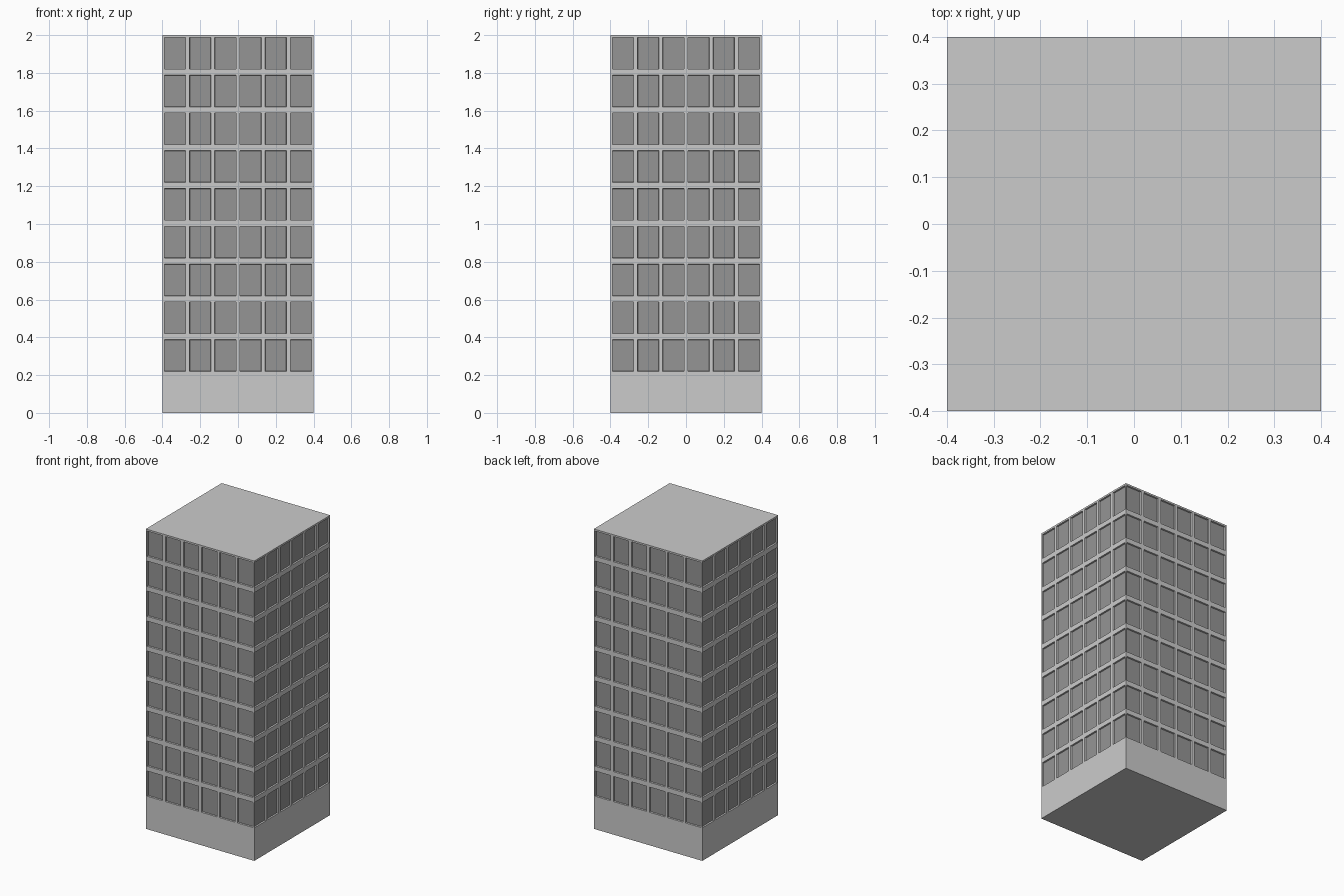
import bpy, bmesh
from mathutils import Matrix
from math import pi

if "Cube" in bpy.data.objects:
    bpy.data.objects.remove(bpy.data.objects["Cube"])

H, TOP, N, FLOORS = 0.4, 2.0, 6, 10
DEPTH = 0.01

def material(name, v):
    m = bpy.data.materials.new(name)
    m.diffuse_color = (v, v, v, 1)
    m.use_nodes = True
    m.node_tree.nodes["Principled BSDF"].inputs["Base Color"].default_value = m.diffuse_color
    return m

bm = bmesh.new()

# Grid lines of one facade: window edges across and up
cell = 2 * H / N
xs = [-H] + [-H + i * cell + e for i in range(N) for e in (0.01, cell - 0.01)] + [H]
zs = [0.0] + [k * 0.2 + e for k in range(1, FLOORS) for e in (0.02, 0.188)] + [TOP]

# Four facades, each turned about the tower axis
windows = []
for side in range(4):
    rot = Matrix.Rotation(side * pi / 2, 4, 'Z')
    grid = [[bm.verts.new(rot @ Matrix.Translation((x, -H, z)).translation) for x in xs] for z in zs]
    for j in range(len(zs) - 1):
        for i in range(len(xs) - 1):
            f = bm.faces.new((grid[j][i], grid[j][i + 1], grid[j + 1][i + 1], grid[j + 1][i]))
            if i % 2 and j % 2:
                windows.append(f)

# Roof and base
for z, order in ((TOP, 1), (0.0, -1)):
    corners = [(-H, -H, z), (H, -H, z), (H, H, z), (-H, H, z)][::order]
    bm.faces.new([bm.verts.new(c) for c in corners])
bmesh.ops.remove_doubles(bm, verts=bm.verts, dist=0.0001)

# Recessed dark panes with a narrow sloped reveal
bm.normal_update()
bmesh.ops.inset_individual(bm, faces=windows, thickness=0.002, depth=-DEPTH)
for f in windows:
    f.material_index = 1

mesh = bpy.data.meshes.new("office_tower")
bm.to_mesh(mesh)
bm.free()
mesh.materials.append(material("wall_grey", 0.6))
mesh.materials.append(material("window_dark", 0.3))
tower = bpy.data.objects.new("office_tower", mesh)
bpy.context.collection.objects.link(tower)
